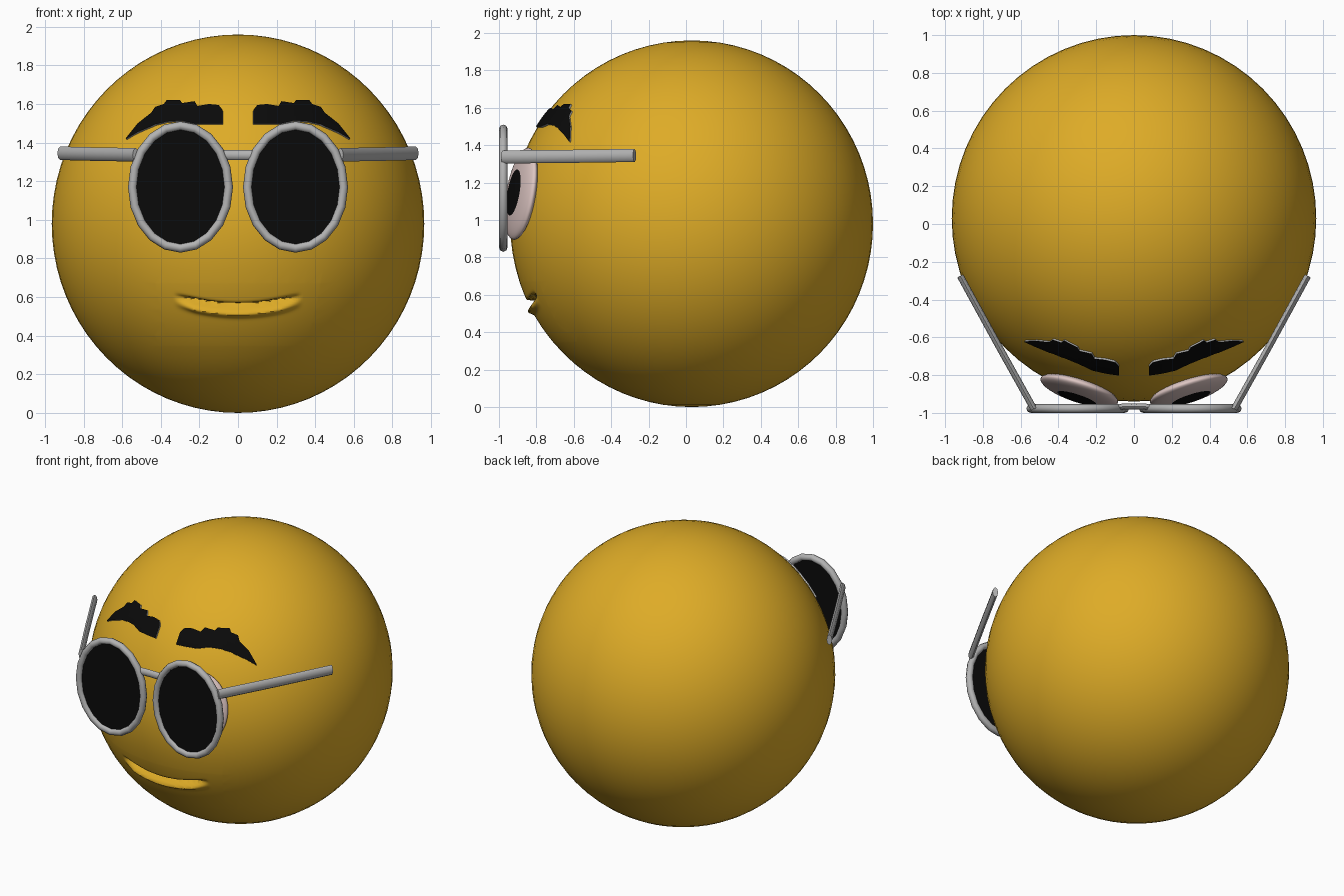
import bpy, bmesh, math
from mathutils import Matrix, Vector

cube = bpy.data.objects.get("Cube")
if cube:
    bpy.data.objects.remove(cube)

CENTRE = Vector((0, 0.03, 0.98))
RADII = Vector((0.965, 0.97, 0.98))


def material(name, rgb, rough=0.6):
    m = bpy.data.materials.new(name)
    m.use_nodes = True
    m.diffuse_color = (*rgb, 1)
    bsdf = m.node_tree.nodes["Principled BSDF"]
    bsdf.inputs["Base Color"].default_value = (*rgb, 1)
    bsdf.inputs["Roughness"].default_value = rough
    return m


GOLD = material("golden yellow", (0.73, 0.41, 0.02))
BLACK = material("black", (0.003, 0.003, 0.003))
GREY = material("frame grey", (0.45, 0.45, 0.45))
EYE_WHITE = material("pinkish white", (0.72, 0.56, 0.54))


def add(name, bm, mats, mirror=False, smooth=True):
    """Turn a bmesh into an object, optionally mirrored across x."""
    bmesh.ops.recalc_face_normals(bm, faces=bm.faces)
    me = bpy.data.meshes.new(name)
    bm.to_mesh(me)
    bm.free()
    ob = bpy.data.objects.new(name, me)
    bpy.context.collection.objects.link(ob)
    for m in mats:
        me.materials.append(m)
    if smooth:
        bpy.ops.object.select_all(action="DESELECT")
        ob.select_set(True)
        bpy.context.view_layer.objects.active = ob
        bpy.ops.object.shade_smooth_by_angle(angle=math.radians(50))
    if mirror:
        mod = ob.modifiers.new("Mirror", "MIRROR")
        mod.use_mirror_merge = False
    return ob


def face_y(x, z):
    """Front surface of the head at x, z."""
    k = 1 - (x / RADII.x) ** 2 - ((z - CENTRE.z) / RADII.z) ** 2
    return CENTRE.y - RADII.y * math.sqrt(max(k, 0))


def sweep(bm, path, width, height, sides=8):
    """Capped oval tube along a path lying in a level plane."""
    rings = []
    for i, p in enumerate(path):
        d = (path[min(i + 1, len(path) - 1)] - path[max(i - 1, 0)]).normalized()
        side = d.cross(Vector((0, 0, 1))).normalized()
        up = side.cross(d)
        angles = [2 * math.pi * j / sides for j in range(sides)]
        rings.append([bm.verts.new(p + side * width * math.cos(a) + up * height * math.sin(a))
                      for a in angles])
    for a, b in zip(rings, rings[1:]):
        for j in range(sides):
            k = (j + 1) % sides
            bm.faces.new((a[j], a[k], b[k], b[j]))
    bm.faces.new(rings[0])
    bm.faces.new(rings[-1])


# Head: sphere refined around the mouth, with a groove and a lower lip
bm = bmesh.new()
bmesh.ops.create_uvsphere(bm, u_segments=64, v_segments=40, radius=1)
edges = {e for f in bm.faces for c in [f.calc_center_median()]
         if c.y < 0 and abs(c.x) < 0.42 and -0.62 < c.z < -0.28 for e in f.edges}
bmesh.ops.subdivide_edges(bm, edges=list(edges), cuts=7, use_grid_fill=True)
for v in bm.verts:
    n = v.co.normalized()
    p = Vector(a * b for a, b in zip(n, RADII)) + CENTRE
    t = abs(p.x) / 0.33
    if p.y < 0 and t < 1:
        fade = min(1, (1 - t) * 3)
        d = p.z - (0.55 + 0.055 * t * t)
        groove = 0.045 * math.exp(-(d / 0.013) ** 2)
        lip = 0.022 * math.exp(-((d + 0.032) / 0.018) ** 2)
        p += n * fade * (lip - groove)
    v.co = p
add("head", bm, [GOLD])

# Eyes: flattened domes following the head, pupil on the front faces
bm = bmesh.new()
bmesh.ops.create_uvsphere(bm, u_segments=32, v_segments=24, radius=1)
for f in bm.faces:
    c = f.calc_center_median()
    f.material_index = 1 if c.z > 0 and math.hypot(c.x, c.y) < 0.48 else 0
ex, ez = 0.29, 1.14
ey = face_y(ex, ez)
normal = Vector((ex, ey - CENTRE.y, ez - CENTRE.z))
turn = normal.to_track_quat("Z", "Y").to_matrix().to_4x4()
shape = Matrix.Diagonal((0.215, 0.25, 0.05, 1))
bmesh.ops.transform(bm, matrix=Matrix.Translation((ex, ey, ez)) @ turn @ shape, verts=bm.verts)
add("eyes", bm, [EYE_WHITE, BLACK], mirror=True)

# Eyebrows: curved plates with a ragged top edge; columns are x, bottom, top
BROW = [(0.08, 1.50, 1.57), (0.10, 1.50, 1.595), (0.15, 1.50, 1.60), (0.21, 1.50, 1.59),
        (0.225, 1.50, 1.615), (0.29, 1.515, 1.605), (0.30, 1.515, 1.62), (0.37, 1.51, 1.62),
        (0.385, 1.505, 1.60), (0.43, 1.495, 1.585), (0.45, 1.485, 1.555), (0.52, 1.455, 1.50),
        (0.58, 1.42, 1.425)]
ROWS = 4
bm = bmesh.new()
columns = []
for x, low, high in BROW:
    zs = [low + (high - low) * r / ROWS for r in range(ROWS + 1)]
    columns.append([bm.verts.new((x, face_y(x, z) - 0.014, z)) for z in zs])
for a, b in zip(columns, columns[1:]):
    for r in range(ROWS):
        bm.faces.new((a[r], b[r], b[r + 1], a[r + 1]))
brow = add("eyebrows", bm, [BLACK, GREY], smooth=False)
if brow.data.polygons[0].normal.y > 0:
    brow.data.flip_normals()
plate = brow.modifiers.new("Solidify", "SOLIDIFY")
plate.thickness = 0.02
plate.offset = -1
plate.material_offset_rim = 1
brow.modifiers.new("Mirror", "MIRROR").use_mirror_merge = False

# Glasses: oval rims
LENS_X, LENS_Z, RIM_Y = 0.298, 1.17, -0.977
RIM_RX, RIM_RZ, TUBE = 0.249, 0.317, 0.023
SEG, SIDES = 20, 8
bm = bmesh.new()
rings = []
for i in range(SEG):
    a = 2 * math.pi * i / SEG
    ring = []
    for j in range(SIDES):
        b = 2 * math.pi * j / SIDES
        out = TUBE * math.cos(b)
        ring.append(bm.verts.new((LENS_X + (RIM_RX + out) * math.cos(a),
                                  RIM_Y + TUBE * math.sin(b),
                                  LENS_Z + (RIM_RZ + out) * math.sin(a))))
    rings.append(ring)
for i in range(SEG):
    a, b = rings[i], rings[(i + 1) % SEG]
    for j in range(SIDES):
        k = (j + 1) % SIDES
        bm.faces.new((a[j], a[k], b[k], b[j]))
add("glasses_rims", bm, [GREY], mirror=True)

# Glasses: dark lenses
bm = bmesh.new()
lens = (Matrix.Translation((LENS_X, RIM_Y, LENS_Z)) @ Matrix.Rotation(math.pi / 2, 4, "X")
        @ Matrix.Diagonal((RIM_RX, RIM_RZ, 1, 1)))
bmesh.ops.create_cone(bm, cap_ends=True, segments=SEG, radius1=1, radius2=1,
                      depth=0.008, matrix=lens)
add("glasses_lenses", bm, [BLACK], mirror=True, smooth=False)

# Glasses: bridge
bm = bmesh.new()
sweep(bm, [Vector((x, RIM_Y + 0.012 - 0.6 * x * x, 1.335)) for x in (-0.1, -0.06, 0, 0.06, 0.1)],
      0.016, 0.026)
add("glasses_bridge", bm, [GREY])

# Glasses: temples spreading out around the head
bm = bmesh.new()
sweep(bm, [Vector((0.53, -0.98, 1.337)), Vector((0.72, -0.64, 1.34)),
           Vector((0.92, -0.275, 1.345))], 0.018, 0.035)
add("glasses_temples", bm, [GREY], mirror=True)
